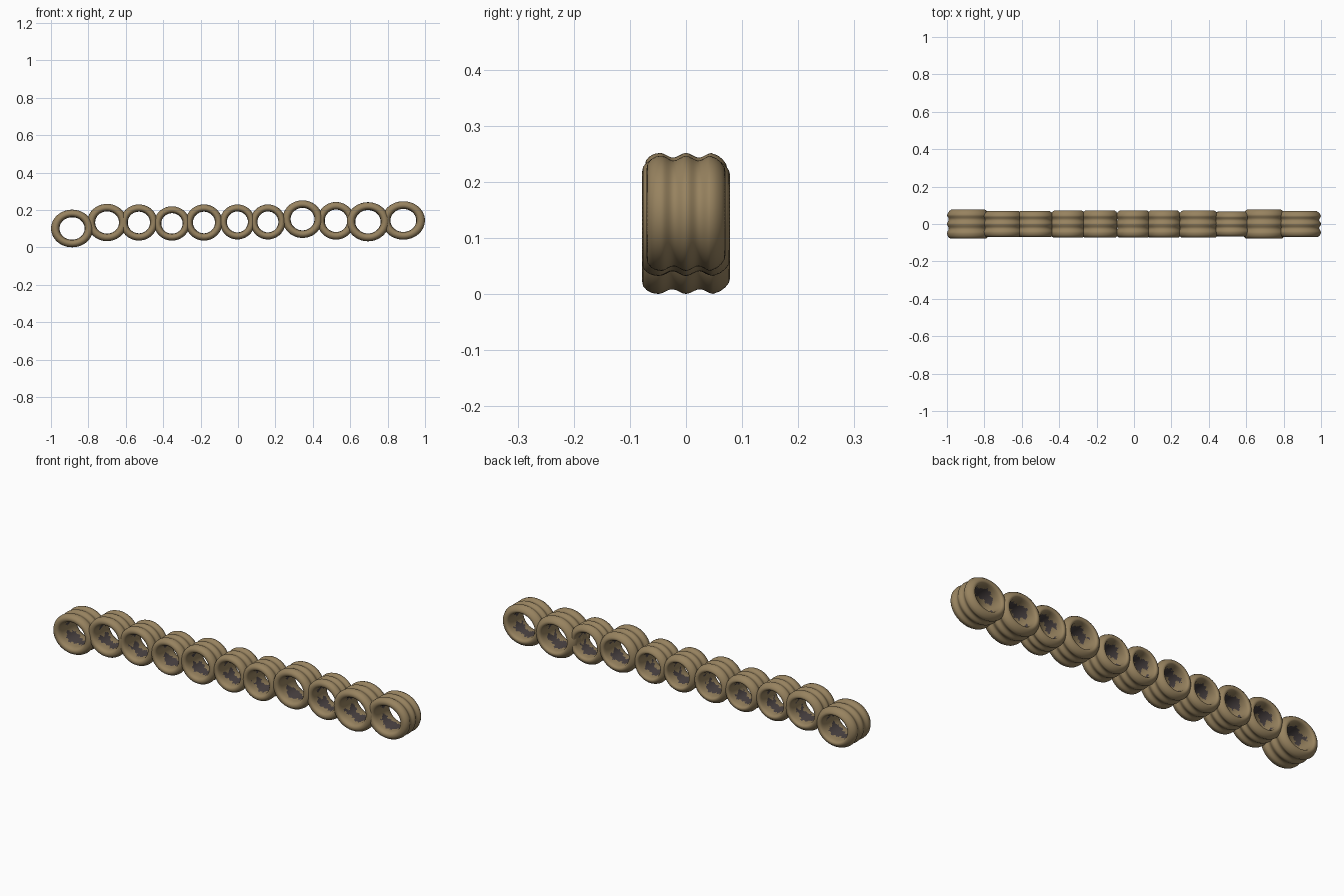
import bpy
import bmesh
from math import sin, cos, pi, tau

cube = bpy.data.objects.get("Cube")
if cube:
    bpy.data.objects.remove(cube)


def make_material(name, rgb):
    mat = bpy.data.materials.new(name)
    mat.use_nodes = True
    color = (*rgb, 1.0)
    mat.diffuse_color = color
    mat.node_tree.nodes["Principled BSDF"].inputs["Base Color"].default_value = color
    return mat


tan = make_material("warm tan", (0.31, 0.225, 0.115))
dark = make_material("dark lining", (0.075, 0.06, 0.06))

SEGMENTS = 72
OUTER_STEPS, INNER_STEPS = 24, 20


def ring_profile():
    """Closed section: (radius fraction, depth fraction, is lining)."""
    points = []
    # Three swelling ribs along the outside
    for i in range(OUTER_STEPS + 1):
        t = -0.66 + 1.28 * i / OUTER_STEPS
        points.append((0.955 + 0.04 * cos(tau * t / 0.63), t, False))
    # Rounded back lip
    points += [(0.95, 0.78, False), (0.88, 0.9, False), (0.80, 0.98, False),
               (0.74, 1.0, False), (0.68, 0.97, False), (0.64, 0.88, False)]
    # Inner wall
    for i in range(INNER_STEPS + 1):
        t = 0.75 - 1.5 * i / INNER_STEPS
        points.append((0.595 + 0.025 * (t / 0.75) ** 4, t, True))
    # Rounded front lip
    points += [(0.65, -0.88, False), (0.70, -0.97, False), (0.78, -1.0, False),
               (0.86, -0.98, False), (0.93, -0.9, False), (0.98, -0.78, False)]
    return points


def build_ring(name, x, z, rx, rz, depth, seed):
    profile = ring_profile()
    n = len(profile)
    bm = bmesh.new()
    loops = []
    for s in range(SEGMENTS):
        a = tau * s / SEGMENTS
        loops.append([bm.verts.new((rx * r * cos(a), depth * y, rz * r * sin(a)))
                      for r, y, _ in profile])
    for s in range(SEGMENTS):
        a = tau * (s + 0.5) / SEGMENTS
        here, there = loops[s], loops[(s + 1) % SEGMENTS]
        for i in range(n):
            j = (i + 1) % n
            face = bm.faces.new((here[i], here[j], there[j], there[i]))
            face.smooth = True
            # Ragged dark lining on the floor and roof of the hole
            if profile[i][2] and profile[j][2]:
                y = (profile[i][1] + profile[j][1]) / 2
                edge = 0.42 + 0.12 * sin(5 * a + seed) + 0.07 * sin(17 * a + 2 * seed)
                if abs(y) < edge and abs(sin(a)) > 0.35 + 0.15 * sin(9 * y + seed):
                    face.material_index = 1
    bmesh.ops.recalc_face_normals(bm, faces=bm.faces)
    mesh = bpy.data.meshes.new(name)
    bm.to_mesh(mesh)
    bm.free()
    mesh.materials.append(tan)
    mesh.materials.append(dark)
    obj = bpy.data.objects.new(name, mesh)
    obj.location = (x, 0, z)
    bpy.context.collection.objects.link(obj)


# Centre x, centre z, half width, half height, half depth
rings = [
    (-0.887, 0.101, 0.113, 0.101, 0.078),
    (-0.700, 0.133, 0.107, 0.100, 0.070),
    (-0.530, 0.133, 0.100, 0.097, 0.070),
    (-0.353, 0.128, 0.096, 0.092, 0.072),
    (-0.182, 0.133, 0.099, 0.097, 0.073),
    (-0.003, 0.136, 0.094, 0.094, 0.072),
    (0.160, 0.136, 0.094, 0.094, 0.072),
    (0.345, 0.151, 0.107, 0.101, 0.073),
    (0.524, 0.142, 0.101, 0.101, 0.066),
    (0.695, 0.137, 0.114, 0.105, 0.078),
    (0.884, 0.144, 0.116, 0.103, 0.070),
]
for index, ring in enumerate(rings):
    build_ring(f"ribbed_ring_{index + 1}", *ring, seed=index * 1.7)
